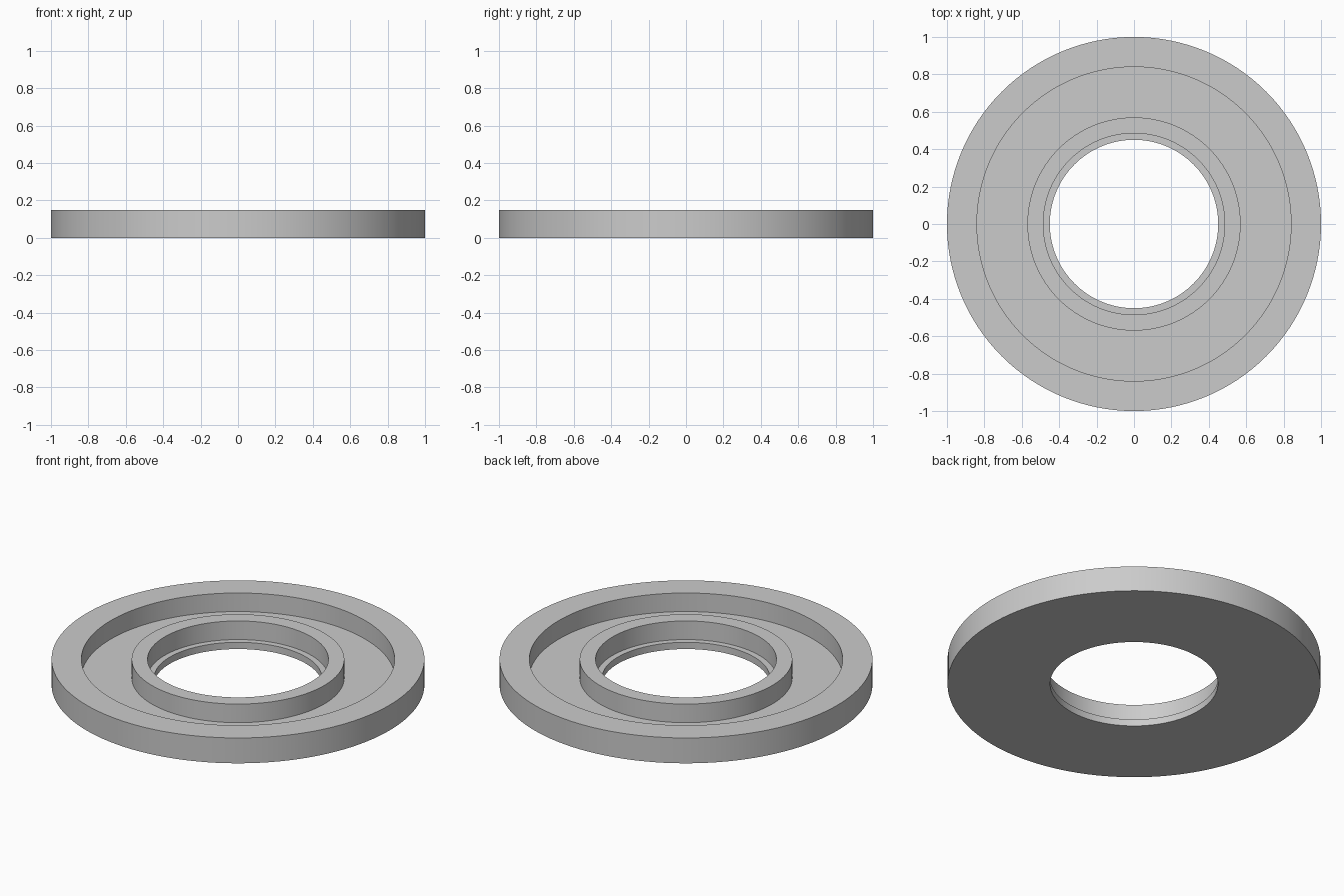
import bpy, bmesh, math

cube = bpy.data.objects.get("Cube")
if cube:
    bpy.data.objects.remove(cube, do_unlink=True)

# Single grey material
grey = bpy.data.materials.new("plain_grey")
grey.use_nodes = True
colour = (0.6, 0.6, 0.6, 1)
grey.diffuse_color = colour
grey.node_tree.nodes["Principled BSDF"].inputs["Base Color"].default_value = colour


def lathe(name, profile, sides=128):
    """Revolve a closed (radius, height) profile around z."""
    bm = bmesh.new()
    rings = [[bm.verts.new((r * math.cos(a), r * math.sin(a), z)) for r, z in profile]
             for a in (math.tau * i / sides for i in range(sides))]
    n = len(profile)
    for i, ring in enumerate(rings):
        following = rings[(i + 1) % sides]
        for j in range(n):
            k = (j + 1) % n
            bm.faces.new((ring[j], following[j], following[k], ring[k]))
    bmesh.ops.recalc_face_normals(bm, faces=bm.faces)
    mesh = bpy.data.meshes.new(name)
    bm.to_mesh(mesh)
    bm.free()
    mesh.materials.append(grey)
    obj = bpy.data.objects.new(name, mesh)
    bpy.context.collection.objects.link(obj)
    bpy.ops.object.select_all(action='DESELECT')
    obj.select_set(True)
    bpy.context.view_layer.objects.active = obj
    bpy.ops.object.shade_smooth_by_angle(angle=math.radians(30))
    return obj


top, floor = 0.15, 0.04
bore, ledge, hub, rim, outer = 0.45, 0.485, 0.57, 0.84, 1.0

# Flanged ring: base, outer rim, groove, raised hub and bore ledge
lathe("grooved_ring", [
    (bore, 0), (outer, 0),
    (outer, top), (rim, top),
    (rim, floor), (hub, floor),
    (hub, top), (ledge, top),
    (ledge, floor), (bore, floor),
])
